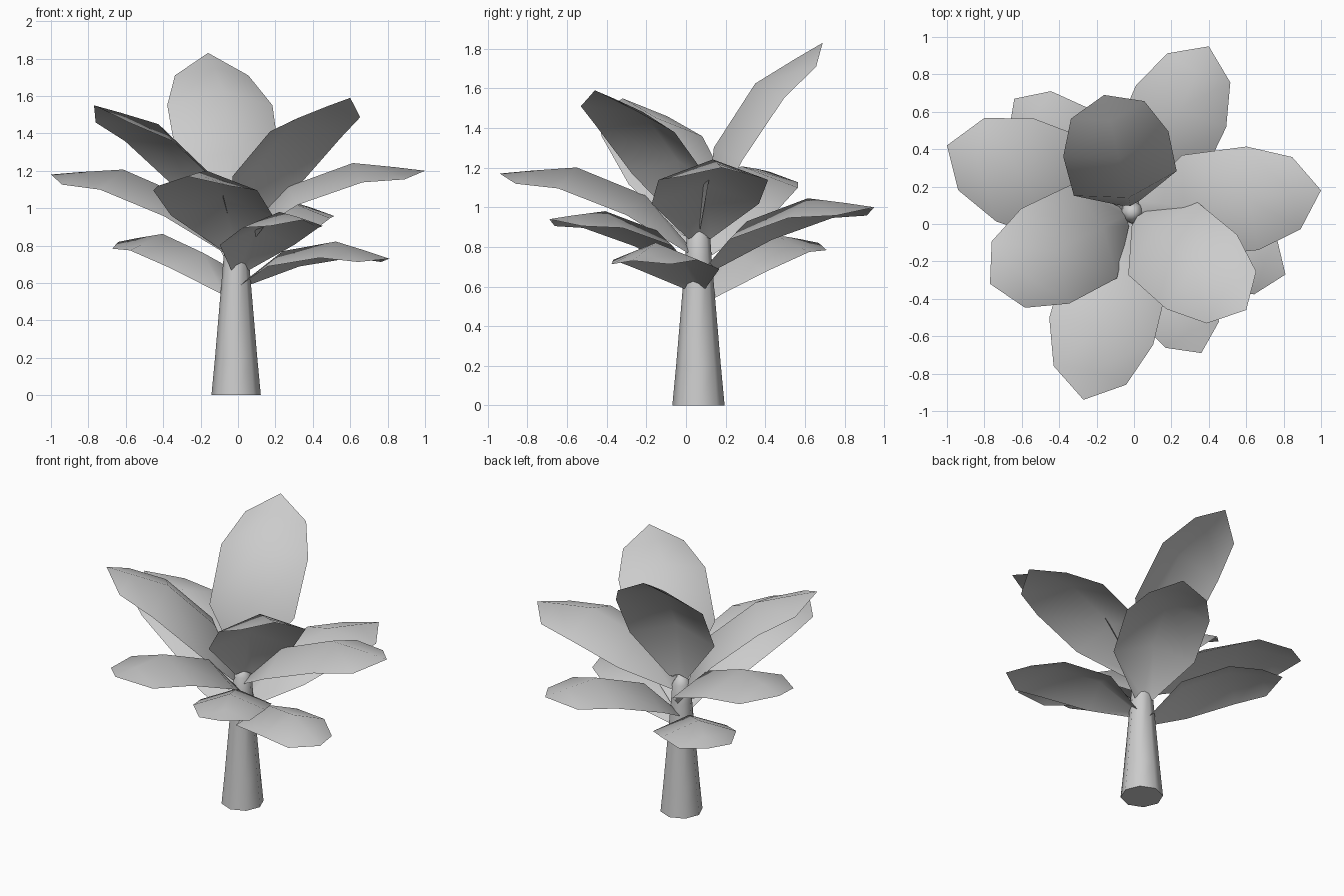
import bpy, bmesh, math
from mathutils import Vector

if "Cube" in bpy.data.objects:
    bpy.data.objects.remove(bpy.data.objects["Cube"])

AXIS = Vector((-0.01, 0.063, 0))


def make_object(name, bm, angle):
    bmesh.ops.recalc_face_normals(bm, faces=bm.faces)
    mesh = bpy.data.meshes.new(name)
    bm.to_mesh(mesh)
    bm.free()
    ob = bpy.data.objects.new(name, mesh)
    bpy.context.collection.objects.link(ob)
    bpy.ops.object.select_all(action='DESELECT')
    ob.select_set(True)
    bpy.context.view_layer.objects.active = ob
    bpy.ops.object.shade_smooth_by_angle(angle=math.radians(angle))
    return ob


# Trunk: tapered eight-sided stem ending in a pointed bud
def trunk(profile, sides=8):
    bm = bmesh.new()
    rings = []
    for r, z in profile:
        rings.append([bm.verts.new(AXIS + Vector((
            r * math.cos(math.tau * i / sides), r * math.sin(math.tau * i / sides), z)))
            for i in range(sides)])
    for a, b in zip(rings, rings[1:]):
        for i in range(sides):
            j = (i + 1) % sides
            bm.faces.new((a[i], a[j], b[j], b[i]))
    bm.faces.new(rings[0][::-1])
    tip = bm.verts.new(AXIS + Vector((0, 0, 0.96)))
    for i in range(sides):
        bm.faces.new((rings[-1][i], rings[-1][(i + 1) % sides], tip))
    make_object("trunk", bm, 50)


trunk([(0.132, 0), (0.113, 0.2), (0.066, 0.75), (0.058, 0.87)])

# Leaf rows: edge position, edge half width, edge lift, ridge position, ridge lift
ROWS = [(0.0, 0.055, -0.02, 0.0, 0.0),
        (0.29, 0.262, 0.06, 0.30, 0.155),
        (0.645, 0.268, 0.06, 0.66, 0.16),
        (0.865, 0.187, 0.0, 0.86, 0.068)]


# Leaf: single folded sheet with a raised midrib, from stem to tip
def leaf(name, base_z, tip, roll=0.0):
    tip = Vector(tip)
    out = Vector((tip.x - AXIS.x, tip.y - AXIS.y, 0)).normalized()
    base = AXIS + out * 0.035 + Vector((0, 0, base_z))
    d = tip - base
    size = d.length
    side = d.cross(Vector((0, 0, 1))).normalized()
    up = side.cross(d).normalized()
    across = side * math.cos(roll) + up * math.sin(roll)
    bm = bmesh.new()
    rows = []
    for a, w, lift, ra, rlift in ROWS:
        edge = base + d * a + up * (lift * size)
        ridge = base + d * ra + up * (rlift * size)
        rows.append([bm.verts.new(p) for p in
                     (edge - across * w * size, ridge, edge + across * w * size)])
    for p, q in zip(rows, rows[1:]):
        for i in (0, 1):
            bm.faces.new((p[i], p[i + 1], q[i + 1], q[i]))
    end = bm.verts.new(tip)
    for i in (0, 1):
        bm.faces.new((rows[-1][i], rows[-1][i + 1], end))
    make_object(name, bm, 60)


# Lower tier
leaf("lower_leaf_right", 0.60, (0.81, -0.27, 0.73))
leaf("lower_leaf_back_left", 0.55, (-0.64, 0.67, 0.82))
leaf("lower_leaf_front", 0.68, (0.36, -0.69, 0.94))
# Middle tier
leaf("middle_leaf_back", 0.69, (0.40, 0.95, 1.0))
leaf("middle_leaf_front", 0.79, (-0.27, -0.94, 1.17))
leaf("middle_leaf_left", 0.78, (-1.0, 0.42, 1.18))
leaf("middle_leaf_right", 0.86, (1.0, 0.18, 1.2))
# Upper tier
leaf("upper_leaf_left", 0.87, (-0.77, -0.32, 1.55))
leaf("upper_leaf_right", 0.91, (0.60, -0.46, 1.59), 0.08)
leaf("upper_leaf_back", 0.94, (-0.16, 0.69, 1.83))
